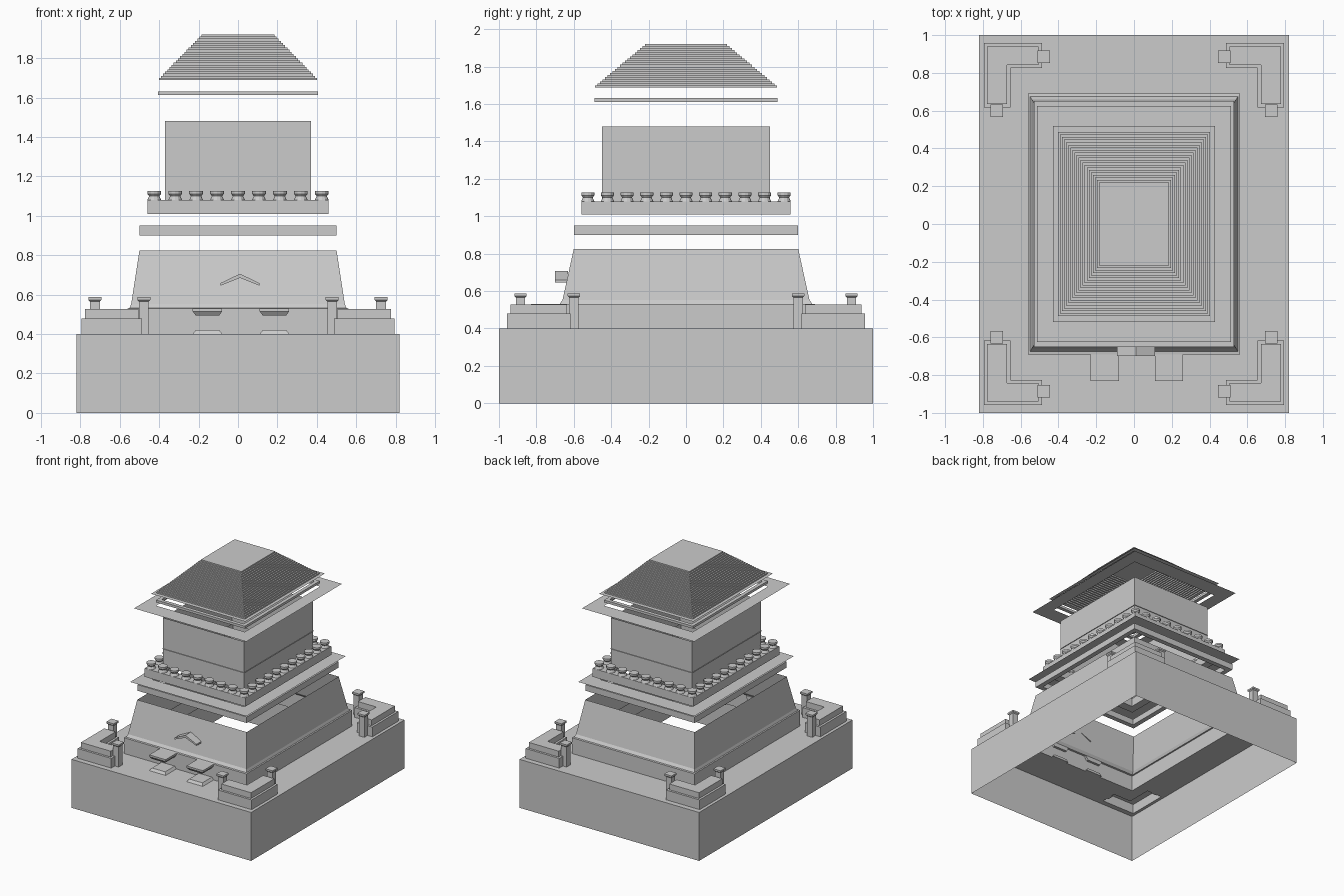
import bpy, bmesh
from math import cos, sin, pi

if "Cube" in bpy.data.objects:
    bpy.data.objects.remove(bpy.data.objects["Cube"])


def finish(name, bm):
    me = bpy.data.meshes.new(name)
    bm.to_mesh(me)
    bm.free()
    ob = bpy.data.objects.new(name, me)
    bpy.context.collection.objects.link(ob)
    return ob


def loft(name, sections, closed=False, cap=False):
    """Rectangular shell through (half x, half y, z) sections."""
    bm = bmesh.new()
    rings = [[bm.verts.new((sx * hx, sy * hy, z))
              for sx, sy in ((-1, -1), (1, -1), (1, 1), (-1, 1))]
             for hx, hy, z in sections]
    pairs = list(zip(rings, rings[1:] + rings[:1]))
    for a, b in pairs if closed else pairs[:-1]:
        for j in range(4):
            k = (j + 1) % 4
            bm.faces.new((a[j], a[k], b[k], b[j]))
    if cap:
        bm.faces.new(rings[-1])
    return finish(name, bm)


def frame(name, hx, hy, z0, z1, t):
    """Hollow rectangular band with wall thickness t."""
    return loft(name, [(hx, hy, z0), (hx, hy, z1),
                       (hx - t, hy - t, z1), (hx - t, hy - t, z0)], closed=True)


def add_prism(bm, bottom, top, z0, z1, closed=True):
    a = [bm.verts.new((x, y, z0)) for x, y in bottom]
    b = [bm.verts.new((x, y, z1)) for x, y in top]
    faces = [bm.faces.new(b)]
    if closed:
        faces.append(bm.faces.new(a[::-1]))
    n = len(a)
    for i in range(n):
        k = (i + 1) % n
        faces.append(bm.faces.new((a[i], a[k], b[k], b[i])))
    bmesh.ops.recalc_face_normals(bm, faces=faces)


def rect(x0, x1, y0, y1):
    return [(x0, y0), (x1, y0), (x1, y1), (x0, y1)]


def square(x, y, h):
    return rect(x - h, x + h, y - h, y + h)


def ell(sx, sy, d=0.0):
    """L-shaped corner outline, inset by d."""
    pts = [(-.795 + d, -.957 + d), (-.488 - d, -.957 + d), (-.488 - d, -.825 - d),
           (-.655 - d, -.825 - d), (-.655 - d, -.617 - d), (-.795 + d, -.617 - d)]
    pts = [(-x * sx, -y * sy) for x, y in pts]
    return pts if sx * sy > 0 else pts[::-1]


corners = [(sx, sy) for sx in (-1, 1) for sy in (-1, 1)]

# Base: open-bottomed walls and a deck pierced by the tower and corner blocks
loft("base_walls", [(.82, 1, 0), (.82, 1, .4)])
bm = bmesh.new()
for loop in [rect(-.82, .82, -1, 1), rect(-.56, .56, -.69, .69)] + [ell(*c) for c in corners]:
    vs = [bm.verts.new((x, y, .4)) for x, y in loop]
    for i, v in enumerate(vs):
        bm.edges.new((v, vs[(i + 1) % len(vs)]))
bmesh.ops.triangle_fill(bm, use_beauty=True, use_dissolve=False,
                        edges=bm.edges[:], normal=(0, 0, 1))
finish("base_deck", bm)

# Corner bastions with posts and caps
bm = bmesh.new()
for sx, sy in corners:
    add_prism(bm, ell(sx, sy), ell(sx, sy), .4, .48, closed=False)
    add_prism(bm, ell(sx, sy, .018), ell(sx, sy, .018), .48, .528)
    for px, py in ((.478, .885), (.726, .6)):
        x, y = px * sx, py * sy
        add_prism(bm, square(x, y, .025), square(x, y, .025), .4, .565)
        add_prism(bm, square(x, y, .025), square(x, y, .033), .565, .573)
        add_prism(bm, square(x, y, .033), square(x, y, .033), .573, .587)
finish("corner_bastions", bm)

# Tapered lower tower, open top and bottom
loft("lower_tower", [(.56, .69, .4), (.56, .69, .53), (.55, .675, .532),
                     (.542, .66, .553), (.5, .6, .825)])

# Entrance slabs: flared canopies and steps
bm = bmesh.new()
for x in (-.155, .185):
    big, small = rect(x - .075, x + .075, -.83, -.67), rect(x - .06, x + .06, -.815, -.67)
    add_prism(bm, small, big, .495, .515)
    add_prism(bm, big, big, .515, .53)
    add_prism(bm, big, small, .4, .42)
finish("entrance_slabs", bm)

# Small gable on the front wall
bm = bmesh.new()
outline = [(-.09, .645), (-.09, .658), (.01, .706), (.11, .658), (.11, .645), (.01, .685)]
front, back = [[bm.verts.new((x, y, z)) for x, z in outline] for y in (-.7, -.63)]
bm.faces.new(front)
bm.faces.new(back[::-1])
for i in range(6):
    k = (i + 1) % 6
    bm.faces.new((front[i], front[k], back[k], back[i]))
bmesh.ops.recalc_face_normals(bm, faces=bm.faces[:])
finish("gable", bm)

# Floating band and eave sheet
frame("middle_band", .5, .6, .9, .95, .04)
loft("middle_eave", [(.53, .65, .983), (.42, .52, .983)])

# Parapet with round merlons
frame("parapet_wall", .46, .56, 1.01, 1.08, .07)
spots = set()
for i in range(9):
    spots |= {(round(-.425 + i * .10625, 4), s * .525) for s in (-1, 1)}
for i in range(11):
    spots |= {(s * .425, round(-.525 + i * .105, 4)) for s in (-1, 1)}


def circle(x, y, r, n=12):
    return [(x + r * cos(2 * pi * i / n), y + r * sin(2 * pi * i / n)) for i in range(n)]


bm = bmesh.new()
for x, y in sorted(spots):
    for r0, r1, z0, z1 in ((.035, .026, 1.08, 1.1), (.026, .035, 1.1, 1.112),
                           (.035, .035, 1.112, 1.127)):
        add_prism(bm, circle(x, y, r0), circle(x, y, r1), z0, z1)
finish("merlons", bm)

# Upper storey with a thin string course
loft("upper_storey", [(.37, .45, 1.08), (.37, .45, 1.48)])
loft("string_course", [(.376, .456, 1.225), (.37, .45, 1.225)])

# Upper eave sheet and band
loft("upper_eave", [(.513, .624, 1.585), (.405, .49, 1.585)])
frame("upper_band", .405, .49, 1.612, 1.632, .03)

# Stepped hipped roof, hollow below
steps = 20
sections = [(.43, .52, 1.688)]
for i in range(steps + 1):
    f = i / steps
    hx, hy = .402 - .217 * f, .486 - .266 * f
    z = 1.688 + i * .0111
    sections += [(hx, hy, z), (hx, hy, z + .0111)]
loft("stepped_roof", sections, cap=True)
